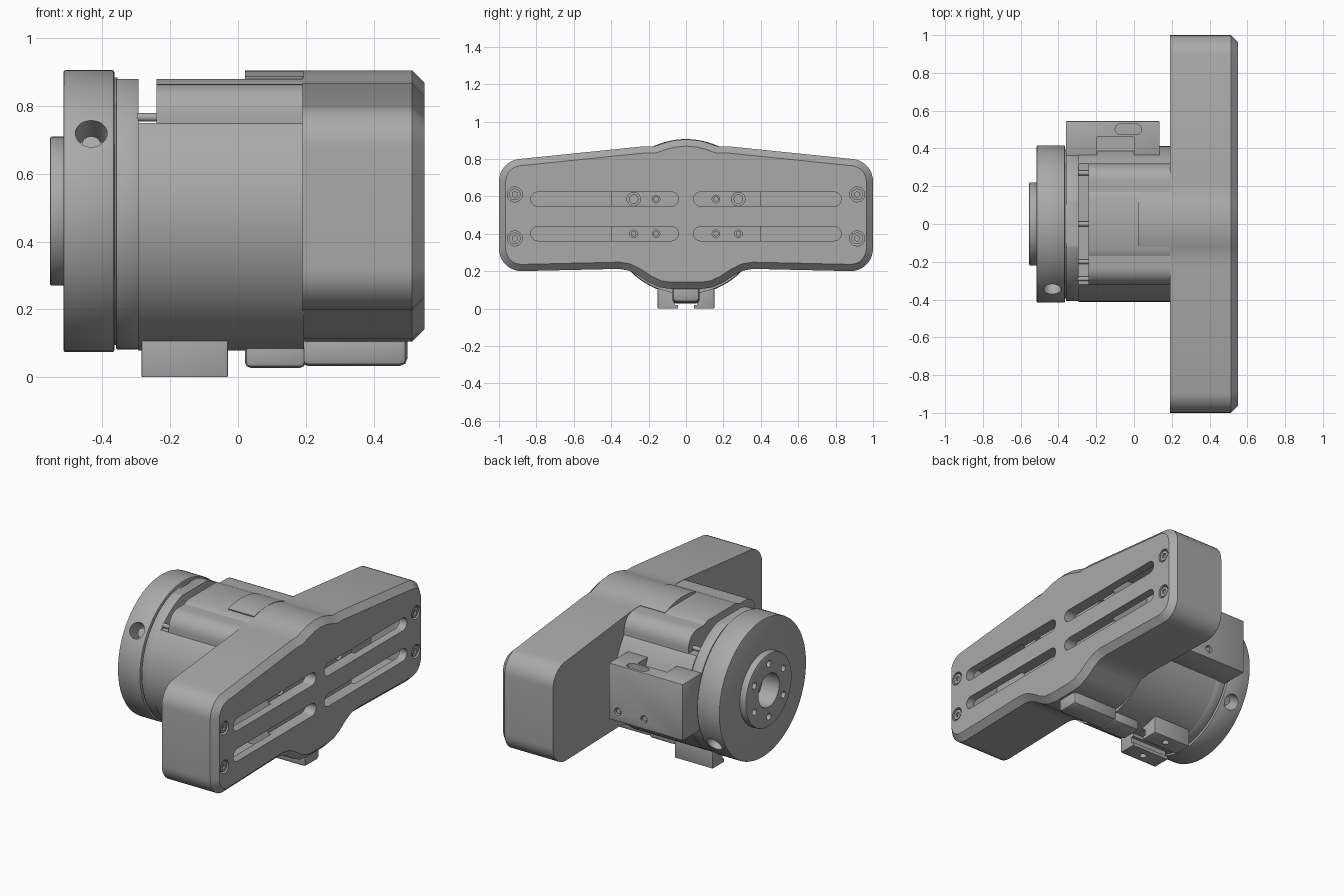
import bpy, bmesh, math
from mathutils import Vector

if "Cube" in bpy.data.objects:
    bpy.data.objects.remove(bpy.data.objects["Cube"])

grey = bpy.data.materials.new("machined grey")
grey.use_nodes = True
grey.diffuse_color = (0.4, 0.4, 0.4, 1)
grey.node_tree.nodes["Principled BSDF"].inputs["Base Color"].default_value = (0.4, 0.4, 0.4, 1)

AXIS = 0.49  # height of the main axis, which runs along x


def make(name, bm, bevel=0):
    bmesh.ops.recalc_face_normals(bm, faces=bm.faces)
    if bevel:
        edges = [e for e in bm.edges if e.calc_face_angle(0) > 0.7]
        bmesh.ops.bevel(bm, geom=edges, offset=bevel, segments=2, affect='EDGES', profile=0.5)
    mesh = bpy.data.meshes.new(name)
    bm.to_mesh(mesh)
    bm.free()
    mesh.materials.append(grey)
    obj = bpy.data.objects.new(name, mesh)
    bpy.context.collection.objects.link(obj)
    return obj


def prism(name, pts, x0, x1, bevel=0, chamfer=0):
    """Extrude a (y, z) outline along x, with an optional chamfer on the x1 face."""
    bm = bmesh.new()
    base = bm.faces.new([bm.verts.new((x0, y, z)) for y, z in pts])
    ext = bmesh.ops.extrude_face_region(bm, geom=[base])["geom"]
    bmesh.ops.translate(bm, vec=(x1 - x0, 0, 0), verts=[g for g in ext if isinstance(g, bmesh.types.BMVert)])
    if chamfer:
        rim = [e for e in bm.edges if all(abs(v.co.x - x1) < 1e-5 for v in e.verts)]
        bmesh.ops.recalc_face_normals(bm, faces=bm.faces)
        bmesh.ops.bevel(bm, geom=rim, offset=chamfer, segments=1, affect='EDGES')
    return make(name, bm, bevel)


def box(name, x0, x1, y0, y1, z0, z1, bevel=0):
    return prism(name, [(y0, z0), (y1, z0), (y1, z1), (y0, z1)], x0, x1, bevel)


def cyl(name, center, direction, r, length, bevel=0, sides=32):
    bm = bmesh.new()
    bmesh.ops.create_cone(bm, cap_ends=True, segments=sides, radius1=r, radius2=r, depth=length)
    bm.transform(Vector(direction).to_track_quat('Z', 'Y').to_matrix().to_4x4())
    bmesh.ops.translate(bm, vec=center, verts=bm.verts)
    return make(name, bm, bevel)


def disc(name, x0, x1, r, bevel=0):
    return cyl(name, ((x0 + x1) / 2, 0, AXIS), (1, 0, 0), r, x1 - x0, bevel, 96)


def arc(cy, cz, r, a0, a1, n):
    return [(cy + r * math.cos(math.radians(a0 + (a1 - a0) * i / n)),
             cz + r * math.sin(math.radians(a0 + (a1 - a0) * i / n))) for i in range(n + 1)]


def slot(y0, y1, z, r):
    return arc(y1 - r, z, r, -90, 90, 10) + arc(y0 + r, z, r, 90, 270, 10)


def cut(obj, *cutters, op='DIFFERENCE'):
    for c in cutters:
        mod = obj.modifiers.new("cut", 'BOOLEAN')
        mod.operation, mod.solver, mod.object = op, 'EXACT', c
        bpy.context.view_layer.objects.active = obj
        bpy.ops.object.modifier_apply(modifier=mod.name)
        bpy.data.objects.remove(c)


# Wide end housing with chamfered face
half = ([(0.07, 0.898), (0.12, 0.884), (0.17, 0.867), (0.23, 0.867)]
        + arc(0.88, 0.68, 0.12, 83, 0, 8) + arc(0.88, 0.32, 0.12, 0, -90, 8)
        + [(0.36, 0.212), (0.31, 0.204), (0.26, 0.18), (0.2, 0.14), (0.14, 0.113), (0.08, 0.105)])
outline = [(0, 0.905)] + half + [(-y, z) for y, z in reversed(half)]
housing = prism("end_housing", outline, 0.19, 0.55, chamfer=0.036)
for s in (-1, 1):
    cut(housing, box("cavity", 0.24, 0.5, *sorted((s * 0.4, s * 0.93)), 0.27, 0.73))
    for z in (0.4, 0.585):
        cut(housing, prism("slot_cut", slot(*sorted((s * 0.04, s * 0.83)), z, 0.038), 0.48, 0.6))
    for z in (0.375, 0.61):
        cut(housing, cyl("bore", (0.55, s * 0.915, z), (1, 0, 0), 0.04, 0.05))
        screw = cyl("corner_screw", (0.533, s * 0.915, z), (1, 0, 0), 0.031, 0.025)
        cut(screw, cyl("socket", (0.55, s * 0.915, z), (1, 0, 0), 0.016, 0.03, sides=6))
    # Small holes and screws on the slot floors
    for y, z, r in ((0.16, 0.4, 0.02), (0.28, 0.4, 0.02), (0.16, 0.585, 0.02), (0.28, 0.585, 0.036)):
        cut(housing, cyl("floor_hole", (0.48, s * y, z), (1, 0, 0), r, 0.06))
        cyl("floor_screw", (0.46, s * y, z), (1, 0, 0), r * 0.7, 0.03)

# Main round body: relieved at the upper front, with square shoulders
body = disc("main_body", -0.295, 0.195, 0.412)
cut(body, box("relief", -0.3, -0.24, -0.6, 0.6, 0.75, 1))
cut(body, box("top_flat", -0.3, 0.3, -0.6, 0.6, 0.88, 1))
shoulder = arc(0.23, 0.775, 0.09, 0, 90, 8) + arc(-0.23, 0.775, 0.09, 90, 180, 8)
prism("body_shoulders", [(0.32, 0.6)] + shoulder + [(-0.32, 0.6)], -0.24, 0.195)
pad = arc(0, AXIS, 0.415, 66, 107, 14)
prism("top_pad", pad + [(-0.1, 0.8), (0.14, 0.8)], 0.02, 0.195)
for y in (-0.29, -0.2, 0.0, 0.27):
    cyl("gap_pin", (-0.268, y, 0.767), (1, 0, 0), 0.013, 0.06, sides=16)

# Thin spacer ring with a flat top
spacer = disc("spacer_ring", -0.36, -0.293, 0.408, 0.004)
cut(spacer, box("flat", -0.4, -0.2, -0.6, 0.6, 0.88, 1))
disc("ring_joint", -0.37, -0.355, 0.395)

# Clamp ring with two opposed radial holes
ring = disc("clamp_ring", -0.515, -0.365, 0.416, 0.006)
for s in (-1, 1):
    d = Vector((0, -0.83 * s, 0.55 * s))
    spot = Vector((-0.433, 0, AXIS)) + d * 0.4
    cut(ring, cyl("radial_hole", spot, d, 0.047, 0.17))
    cyl("set_screw", spot - d * 0.06, d, 0.027, 0.04)

# Output flange with centre bore and bolt circle
flange = disc("output_flange", -0.555, -0.5, 0.22, 0.006)
cut(ring, disc("centre_bore", -0.6, -0.44, 0.1))
cut(flange, disc("centre_bore", -0.6, -0.4, 0.1))
for i in range(6):
    a = math.radians(60 * i + 30)
    p = (-0.555, 0.16 * math.cos(a), AXIS + 0.16 * math.sin(a))
    cut(flange, cyl("bolt_hole", p, (1, 0, 0), 0.02, 0.07))

# Connector box on the back
side = box("connector_box", -0.36, 0.135, 0.36, 0.545, 0.34, 0.68, 0.004)
cut(side, box("step", -0.195, 0.0, 0.3, 0.46, 0.63, 0.8))
bm = bmesh.new()
bm.faces.new([bm.verts.new((x, y, 0.64)) for x, y in slot(-0.1, 0.04, 0.502, 0.028)])
top = bmesh.ops.extrude_face_region(bm, geom=bm.faces[:])["geom"]
bmesh.ops.translate(bm, vec=(0, 0, 0.1), verts=[g for g in top if isinstance(g, bmesh.types.BMVert)])
cut(side, make("port", bm))
for x in (-0.1, 0.075):
    cut(side, cyl("screw_hole", (x, 0.545, 0.4), (0, 1, 0), 0.022, 0.05))
    cyl("box_screw", (x, 0.525, 0.4), (0, 1, 0), 0.015, 0.025)

# Grooved foot under the body
foot = box("mounting_foot", -0.285, -0.03, -0.152, 0.152, 0, 0.16, 0.004)
cut(foot, box("groove", -0.4, 0.1, -0.042, 0.042, -0.1, 0.085))
cut(foot, box("groove_undercut", -0.4, 0.1, -0.06, 0.06, 0.02, 0.06))
for s in (-1, 1):
    cut(foot, cyl("foot_hole", (-0.15, s * 0.1, 0), (0, 0, 1), 0.02, 0.06))

# Rounded latch beneath the housing
box("latch_base", 0.02, 0.2, -0.072, 0.072, 0.027, 0.13, 0.018)
box("latch_lever", 0.185, 0.5, -0.072, 0.072, 0.033, 0.14, 0.022)

# Smooth the curved parts, keeping edges sharp
for obj in bpy.context.collection.objects:
    if obj.type == 'MESH' and grey.name in obj.data.materials:
        bpy.ops.object.select_all(action='DESELECT')
        obj.select_set(True)
        bpy.context.view_layer.objects.active = obj
        bpy.ops.object.shade_smooth_by_angle(angle=math.radians(25))
